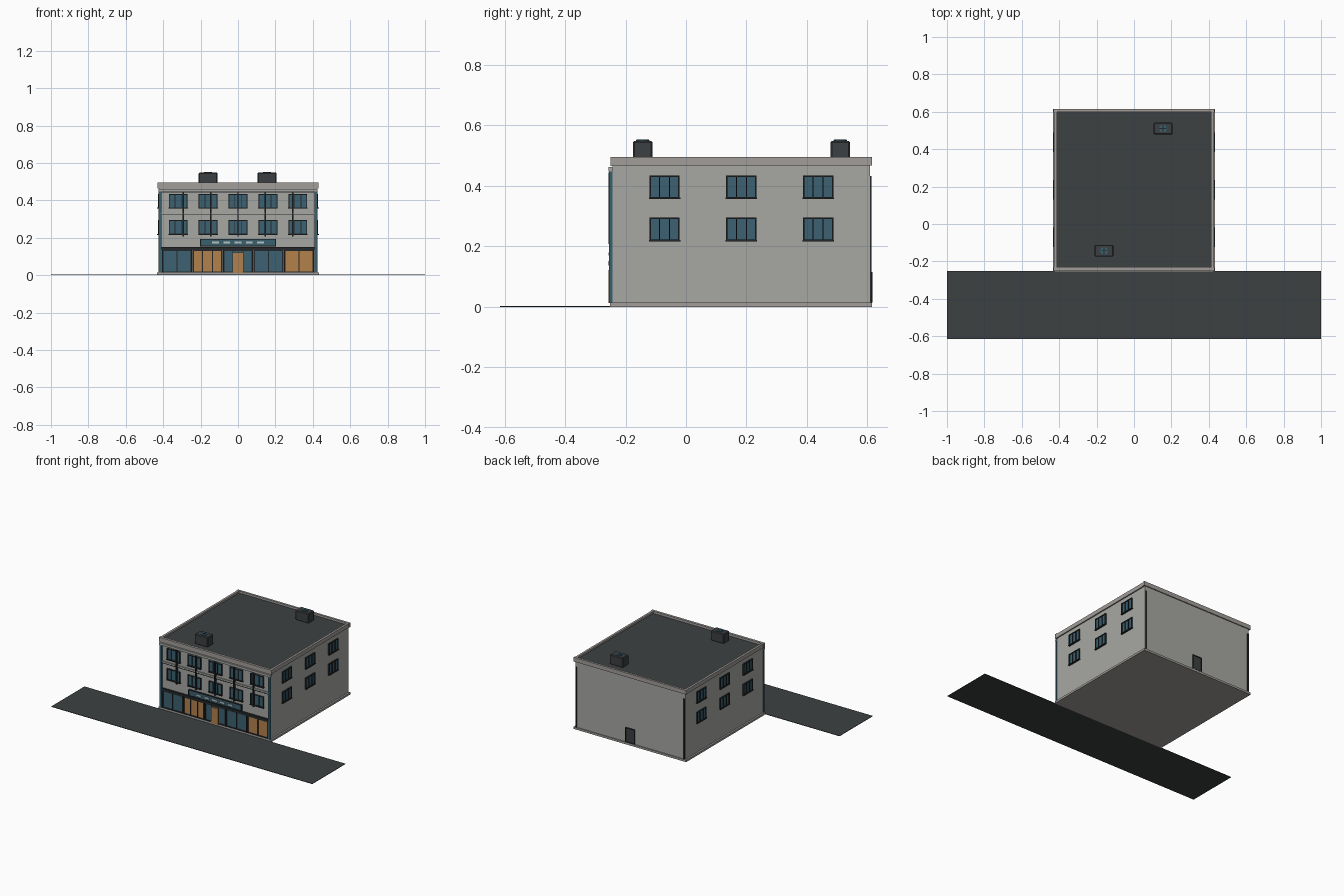
import bpy, bmesh
from mathutils import Matrix, Vector

cube = bpy.data.objects.get("Cube")
if cube:
    bpy.data.objects.remove(cube, do_unlink=True)


def material(name, r, g, b):
    m = bpy.data.materials.new(name)
    m.use_nodes = True
    m.diffuse_color = (r, g, b, 1)
    m.node_tree.nodes["Principled BSDF"].inputs["Base Color"].default_value = (r, g, b, 1)
    return m


STONE = material("pale stone", .39, .39, .37)
TRIM = material("trim stone", .36, .34, .32)
ROOF = material("roof and asphalt", .045, .053, .053)
DARK = material("dark metal", .018, .022, .024)
VENT = material("vent grey", .045, .05, .055)
BLUE = material("blue glass", .045, .12, .165)
PAINT = material("blue paint", .04, .115, .155)
AMBER = material("amber wood", .45, .22, .07)
PALE = material("pale plate", .5, .55, .55)


def build(name, mat, boxes, bevel=0):
    """One object from boxes given as ((x0, x1), (y0, y1), (z0, z1))."""
    bm = bmesh.new()
    for spans in boxes:
        size = [abs(b - a) for a, b in spans]
        mid = Vector([(a + b) / 2 for a, b in spans])
        bmesh.ops.create_cube(bm, size=1, matrix=Matrix.Translation(mid) @ Matrix.Diagonal((*size, 1)))
    mesh = bpy.data.meshes.new(name)
    bm.to_mesh(mesh)
    bm.free()
    mesh.materials.append(mat)
    obj = bpy.data.objects.new(name, mesh)
    bpy.context.collection.objects.link(obj)
    if bevel:
        mod = obj.modifiers.new("Bevel", "BEVEL")
        mod.width = bevel
        mod.segments = 1
    return obj


# Wall planes
W, FRONT, BACK = .42, -.243, .608


def on_wall(wall, u, z, d):
    """Box spans on a wall: u along it, d outward from its surface."""
    if wall == "front":
        return (u, (FRONT - d[0], FRONT - d[1]), z)
    if wall == "back":
        return (u, (BACK + d[0], BACK + d[1]), z)
    s = 1 if wall == "right" else -1
    return ((s * (W + d[0]), s * (W + d[1])), u, z)


def frame(wall, u0, u1, z0, z1, t, depth, mullions):
    """Rim bars and evenly spaced uprights around an opening."""
    d = (0, depth)
    bars = [on_wall(wall, (u0, u1), z, d) for z in ((z0, z0 + t), (z1 - t, z1))]
    bars += [on_wall(wall, u, (z0, z1), d) for u in ((u0, u0 + t), (u1 - t, u1))]
    for i in range(mullions):
        c = u0 + (u1 - u0) * (i + 1) / (mullions + 1)
        bars.append(on_wall(wall, (c - t / 3, c + t / 3), (z0, z1), d))
    return bars


# Street, body, plinth and roof
build("street", ROOF, [((-1, 1), (-.615, -.252), (0, .003))])
build("building_body", STONE, [((-W, W), (FRONT, BACK), (.001, .475))])
build("plinth", TRIM, [((-.432, .432), (-.252, .615), (0, .014))])
build("roof_deck", ROOF, [((-.416, .416), (-.23, .602), (.47, .482))])

# Parapet and bands
build("side_parapets", TRIM, [((s * .413, s * .428), (-.235, .6), (.467, .495)) for s in (-1, 1)])
build("end_parapets", TRIM, [((-.431, .431), (-.25, -.233), (.465, .496)),
                             ((-.431, .431), (.6, .615), (.467, .496))])
build("front_cornice", STONE, [((-.425, .425), (-.256, FRONT), (.447, .462))])
build("floor_band", STONE, [((-.41, .41), (-.249, FRONT), (.326, .336))])
build("shadow_lines", DARK, [((-.41, .41), (-.25, FRONT), (z, z + .004)) for z in (.443, .322)])

# Corner pilasters and slim uprights on the front
build("corner_pilasters", PAINT, [((s * .409, s * .424), (-.255, FRONT), (.014, .447)) for s in (-1, 1)])
build("front_uprights", DARK, [((.147 * i - .004, .147 * i + .004), (-.257, FRONT), (.208, .445))
                               for i in range(-2, 3)])

# Windows on both storeys of the front and the sides
columns = [("front", .16 * i) for i in range(-2, 3)]
columns += [(side, y) for side in ("left", "right") for y in (-.071, .183, .437)]
panes, frames, sills = [], [], []
for wall, c in columns:
    for z0 in (.218, .358):
        z1 = z0 + .077
        panes.append(on_wall(wall, (c - .047, c + .047), (z0, z1), (0, .004)))
        frames += frame(wall, c - .05, c + .05, z0, z1, .005, .009, 2)
        sills.append(on_wall(wall, (c - .052, c + .052), (z0 - .002, z0 + .003), (0, .012)))
build("window_panes", BLUE, panes)
build("window_frames", DARK, frames)
build("window_sills", DARK, sills)

# Shopfront bays
glass, wood, bars = [], [], []
for i in range(5):
    c = .163 * (i - 2)
    target = wood if i in (1, 4) else glass
    target.append(on_wall("front", (c - .076, c + .076), (.016, .135), (0, .004)))
    bars += frame("front", c - .08, c + .08, .014, .137, .007, .009, 2 if i in (1, 2) else 1)
build("shop_glass", BLUE, glass)
build("shop_amber_panels", AMBER, wood)
build("shop_frames", DARK, bars)
build("shop_fascia", DARK, [((-.412, .412), (-.256, FRONT), (.137, .151))])
build("front_door", AMBER, [((-.027, .027), (-.256, FRONT), (.012, .122))])

# Signboard with plain plates
build("signboard", PAINT, [((-.2, .2), (-.254, FRONT), (.158, .192))])
build("signboard_rim", DARK, frame("front", -.203, .203, .155, .195, .004, .012, 0))
build("sign_plates", PALE, [((.06 * i - .018, .06 * i + .018), (-.257, -.253), (.17, .18))
                            for i in range(-2, 3)])

# Back door and downpipes
build("back_door", VENT, [on_wall("back", (-.032, .032), (.014, .112), (0, .005))])
build("back_door_frame", DARK, frame("back", -.036, .036, .014, .116, .005, .008, 0))
build("downpipes", DARK, [on_wall("back", (s * .408, s * .418), (.014, .432), (0, .006)) for s in (-1, 1)])

# Roof vents with round fans
for side, x, y in (("front", -.16, -.143), ("back", .155, .51)):
    build(side + "_roof_vent", VENT, [((x - .051, x + .051), (y - .032, y + .032), (.48, .549))], .005)
    bpy.ops.mesh.primitive_cylinder_add(vertices=8, radius=.022, depth=.004, location=(x, y, .55))
    fan = bpy.context.object
    fan.name = side + "_vent_fan"
    fan.data.materials.append(PAINT)
    build(side + "_vent_fan_blades", DARK, [((x - .02, x + .02), (y - .002, y + .002), (.55, .553)),
                                            ((x - .002, x + .002), (y - .02, y + .02), (.55, .553))])
